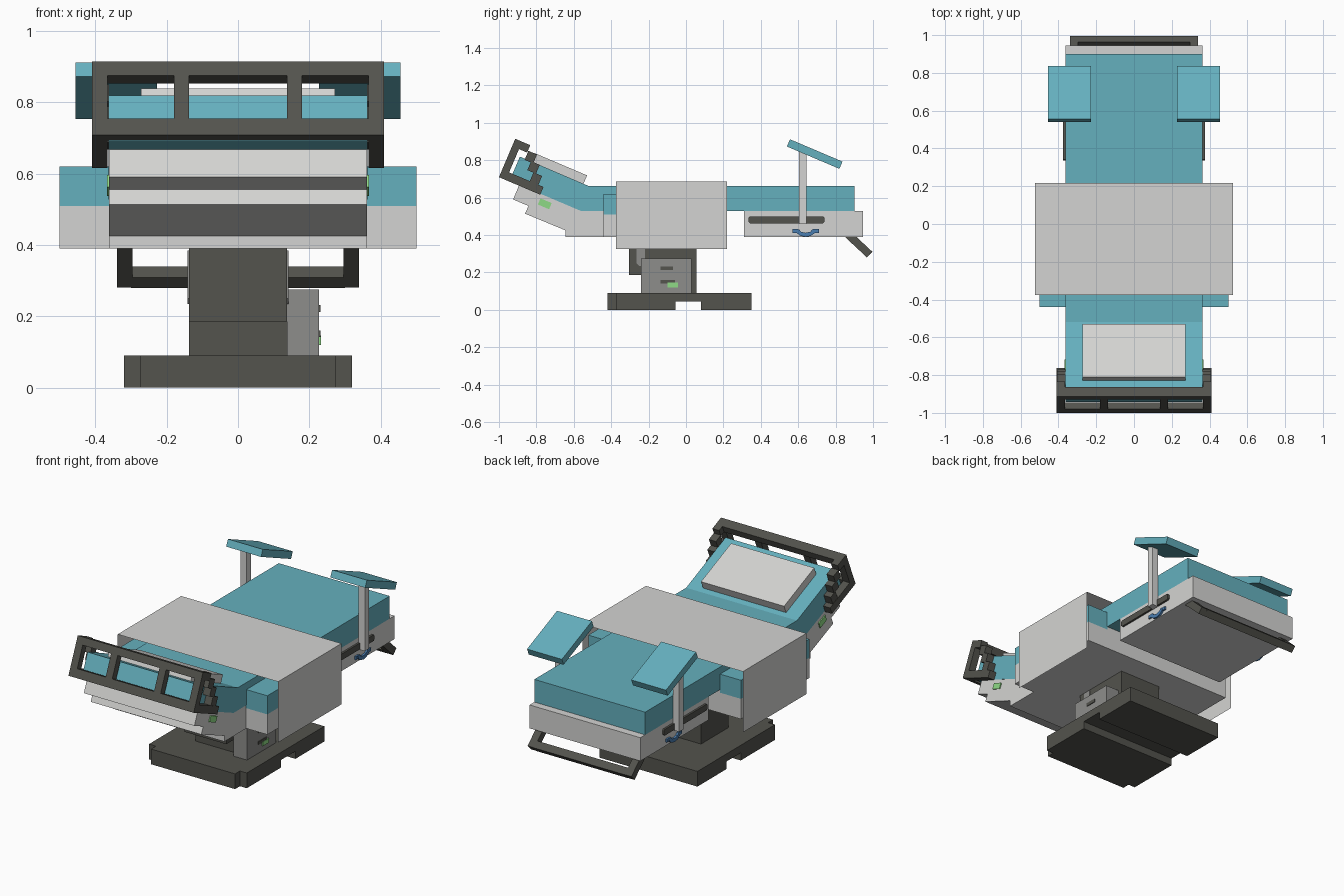
import bpy, bmesh, math

if "Cube" in bpy.data.objects:
    bpy.data.objects.remove(bpy.data.objects["Cube"])


def material(name, hexcode):
    m = bpy.data.materials.new(name)
    lin = []
    for i in (0, 2, 4):
        c = int(hexcode[i:i + 2], 16) / 255
        lin.append(c / 12.92 if c <= 0.04045 else ((c + 0.055) / 1.055) ** 2.4)
    m.diffuse_color = (*lin, 1)
    m.use_nodes = True
    m.node_tree.nodes["Principled BSDF"].inputs["Base Color"].default_value = m.diffuse_color
    return m


TEAL = material("teal_padding", "65B0BE")
LIGHT = material("light_grey", "D4D4D2")
DARK = material("dark_grey", "53534D")
MID = material("mid_grey", "8D8D8B")
GREEN = material("green_button", "8FDA86")
BLUE = material("blue_clamp", "4A7DB0")

TILT = math.radians(23)


def uv(u, v):
    """Point in the tilted head section: u along it, v out of its top face."""
    return (-0.52 - u * math.cos(TILT) + v * math.sin(TILT),
            0.663 + u * math.sin(TILT) + v * math.cos(TILT))


def rect(y0, y1, z0, z1):
    return [(y0, z0), (y1, z0), (y1, z1), (y0, z1)]


def head_rect(u0, u1, v0, v1):
    return [uv(u, v) for u, v in rect(u0, u1, v0, v1)]


def tilted_rect(cy, cz, length, thick, angle):
    """Rectangle in the y-z plane, turned about its middle."""
    c, s = math.cos(angle), math.sin(angle)
    return [(cy + a * c - b * s, cz + a * s + b * c)
            for a, b in rect(-length / 2, length / 2, -thick / 2, thick / 2)]


def prisms(name, mat, parts):
    """One object made of y-z profiles, each extruded from x0 to x1."""
    bm = bmesh.new()
    for pts, x0, x1 in parts:
        a = [bm.verts.new((x0, y, z)) for y, z in pts]
        b = [bm.verts.new((x1, y, z)) for y, z in pts]
        bm.faces.new(a)
        bm.faces.new(b[::-1])
        for i in range(len(pts)):
            j = (i + 1) % len(pts)
            bm.faces.new((a[j], a[i], b[i], b[j]))
    bmesh.ops.recalc_face_normals(bm, faces=bm.faces)
    me = bpy.data.meshes.new(name)
    bm.to_mesh(me)
    bm.free()
    me.materials.append(mat)
    ob = bpy.data.objects.new(name, me)
    bpy.context.collection.objects.link(ob)
    return ob


def both_sides(pts, x0, x1):
    return [(pts, x0, x1), (pts, -x1, -x0)]


# Foot plate with a groove underneath and a narrower front lip
prisms("base", DARK, [
    ([(-0.375, 0), (-0.055, 0), (-0.055, 0.045), (0.08, 0.045), (0.08, 0),
      (0.35, 0), (0.35, 0.09), (-0.375, 0.09)], -0.32, 0.32),
    (rect(-0.42, -0.375, 0, 0.09), -0.275, 0.275)])

# Column with overhanging upper half
prisms("pedestal", DARK, [
    ([(-0.2, 0.09), (0.055, 0.09), (0.055, 0.39), (-0.305, 0.39),
      (-0.305, 0.185), (-0.2, 0.185)], -0.137, 0.137)])
prisms("pedestal_cover", MID, both_sides(
    [(-0.25, 0.235), (-0.22, 0.235), (-0.22, 0.385), (-0.265, 0.385), (-0.265, 0.25)],
    0.137, 0.141))

# Control box with slots and button
prisms("control_box", MID, [(rect(-0.24, 0.03, 0.09, 0.275), 0.137, 0.227)])
prisms("control_slots", DARK, [
    (rect(-0.137, -0.07, 0.212, 0.232), 0.227, 0.231),
    (rect(-0.137, -0.06, 0.142, 0.16), 0.227, 0.231)])
prisms("control_button", GREEN, [(rect(-0.1, -0.042, 0.12, 0.146), 0.227, 0.233)])

# Bed deck: stepped tilted head part, middle part and separate leg part
prisms("front_deck", LIGHT, [
    ([uv(0.344, -0.14), uv(0.344, -0.225), uv(0.255, -0.225), uv(0.255, -0.27),
      (-0.645, 0.425), (-0.645, 0.39), (0.2, 0.39), (0.2, 0.528), (-0.56, 0.528)],
     -0.362, 0.362)])
prisms("rear_deck", LIGHT, [(rect(0.31, 0.945, 0.39, 0.528), -0.363, 0.363)])
prisms("deck_buttons", GREEN, both_sides(
    tilted_rect(-0.755, 0.567, 0.065, 0.036, -TILT), 0.362, 0.368))

# Long bent mattress
prisms("mattress", TEAL, [
    ([(0.9, 0.528), (0.9, 0.662), (-0.52, 0.662), uv(0.4, 0), uv(0.4, -0.14),
      (-0.56, 0.528)], -0.363, 0.363)])
prisms("pillow", LIGHT, [(head_rect(0.03, 0.336, -0.005, 0.048), -0.272, 0.272)])

# Wide hip blocks beside the mattress
prisms("side_pads", TEAL, both_sides(rect(-0.44, 0.2, 0.51, 0.62), 0.36, 0.5))
prisms("side_pad_bases", LIGHT, both_sides(rect(-0.44, 0.2, 0.39, 0.51), 0.36, 0.5))

# Thin drape over the middle: top and two hanging sides
profile = [(-0.525, 0.325), (-0.525, 0.685), (0.525, 0.685), (0.525, 0.325)]
drape = bpy.data.meshes.new("drape")
drape.from_pydata([(x, y, z) for y in (-0.375, 0.218) for x, z in profile], [],
                  [(i, i + 1, i + 5, i + 4) for i in range(3)])
drape.materials.append(LIGHT)
bpy.context.collection.objects.link(bpy.data.objects.new("drape", drape))

# Head guard: slotted front panel with side brackets
guard = [(head_rect(0.405, 0.46, 0.035, 0.078), -0.41, 0.41),
         (head_rect(0.42, 0.46, -0.145, -0.095), -0.41, 0.41)]
for x0, x1 in ((0.137, 0.18), (0.366, 0.41)):
    guard += both_sides(head_rect(0.42, 0.46, -0.095, 0.035), x0, x1)
guard += both_sides(head_rect(0.373, 0.405, 0.035, 0.078), 0.366, 0.41)
guard += both_sides(head_rect(0.22, 0.42, -0.145, -0.1), 0.366, 0.41)
prisms("head_guard", DARK, guard)

# Staggered clamp blocks between guard and mattress
blocks = []
for u, v in ((0.345, 0.02), (0.31, -0.025), (0.275, -0.075)):
    blocks += both_sides(head_rect(u - 0.025, u + 0.025, v - 0.026, v + 0.026), 0.362, 0.408)
prisms("guard_clamps", DARK, blocks)

# Side rails, posts and tilted arm boards
prisms("side_rails", DARK, both_sides(
    [(0.335, 0.47), (0.342, 0.463), (0.733, 0.463), (0.74, 0.47), (0.74, 0.493),
     (0.733, 0.5), (0.342, 0.5), (0.335, 0.493)], 0.363, 0.375))
prisms("arm_posts", LIGHT, both_sides(rect(0.605, 0.645, 0.46, 0.845), 0.367, 0.407))
prisms("arm_boards", TEAL, both_sides(
    tilted_rect(0.688, 0.833, 0.305, 0.042, -TILT), 0.227, 0.455))

# Curved blue clamps under the posts
arc = [(0.64 + 0.055 * math.cos(t), 0.43 + 0.04 * math.sin(t))
       for t in [math.pi + i * math.pi / 6 for i in range(7)]]
inner = [(0.64 + 0.035 * math.cos(t), 0.43 + 0.018 * math.sin(t))
         for t in [-i * math.pi / 4 for i in range(5)]]
prisms("blue_clamps", BLUE, both_sides(arc + inner, 0.363, 0.375)
       + both_sides(rect(0.57, 0.6, 0.412, 0.431), 0.363, 0.373)
       + both_sides(rect(0.68, 0.71, 0.412, 0.431), 0.363, 0.373))

# Sloping push handle at the foot end
slope = math.radians(-43)
prisms("push_handle", DARK,
       both_sides(tilted_rect(0.919, 0.354, 0.17, 0.042, slope), 0.296, 0.34)
       + [(tilted_rect(0.966, 0.31, 0.043, 0.042, slope), -0.3, 0.3)])
